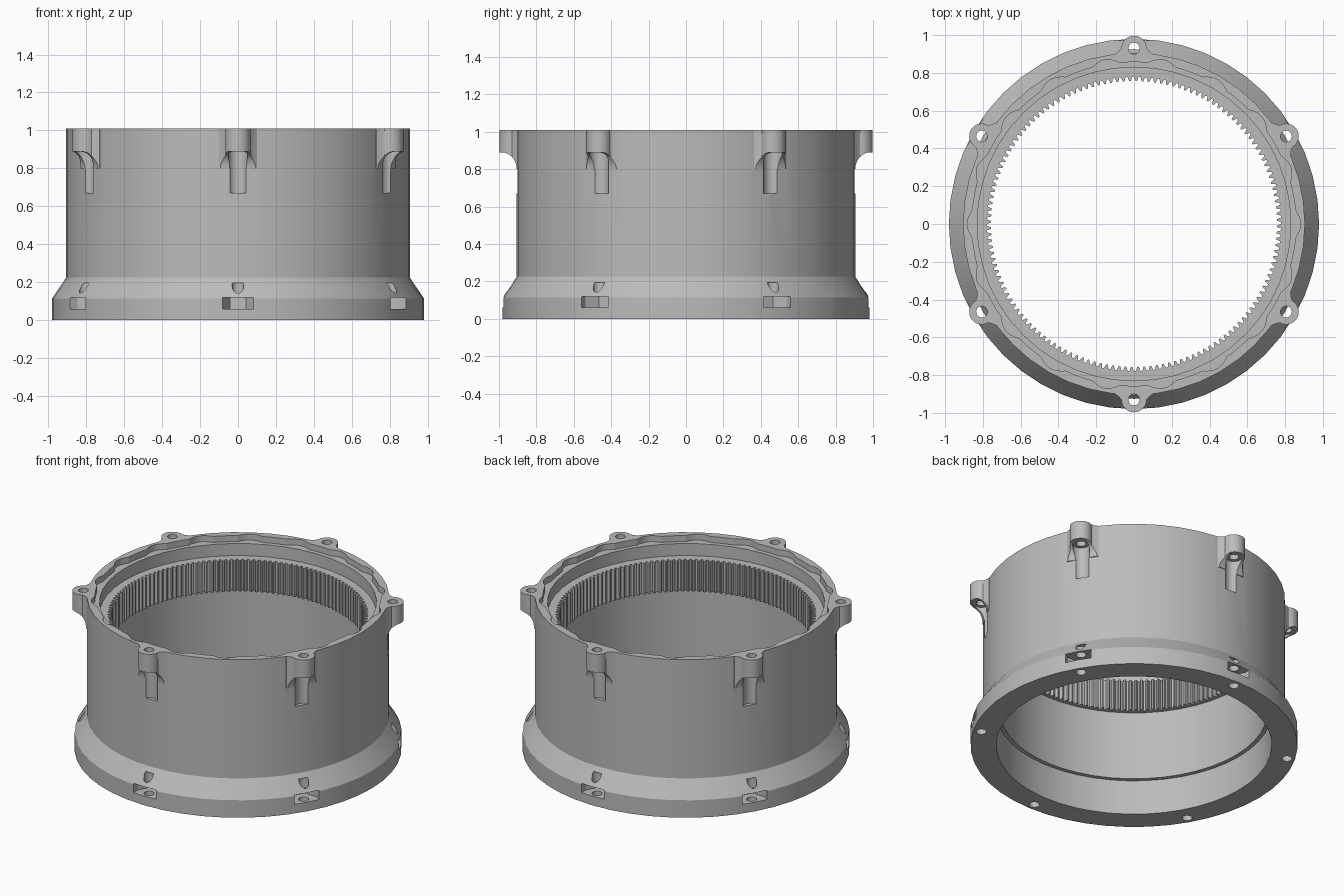
import bpy, bmesh
from math import sin, cos, pi, radians
from mathutils import Matrix, Vector

cube = bpy.data.objects.get("Cube")
if cube:
    bpy.data.objects.remove(cube)

mat = bpy.data.materials.new("plain_grey")
mat.use_nodes = True
GREY = (0.5, 0.5, 0.5, 1)
mat.diffuse_color = GREY
mat.node_tree.nodes["Principled BSDF"].inputs["Base Color"].default_value = GREY

STATIONS = [radians(30 + 60 * i) for i in range(6)]


def finish(name, bm):
    bmesh.ops.recalc_face_normals(bm, faces=bm.faces)
    mesh = bpy.data.meshes.new(name)
    bm.to_mesh(mesh)
    bm.free()
    mesh.materials.append(mat)
    obj = bpy.data.objects.new(name, mesh)
    bpy.context.collection.objects.link(obj)
    return obj


def prisms(name, outline, lo, hi, angles=STATIONS, upright=False):
    """Extrude a (radius, side) outline in z, or a (radius, z) one sideways, at each angle."""
    bm = bmesh.new()
    for angle in angles:
        turn = Matrix.Rotation(angle, 3, 'Z')
        loops = []
        for level in (lo, hi):
            pts = [(a, level, b) if upright else (a, b, level) for a, b in outline]
            loops.append([bm.verts.new(turn @ Vector(p)) for p in pts])
        bm.faces.new(loops[0])
        bm.faces.new(loops[1])
        n = len(outline)
        for i in range(n):
            j = (i + 1) % n
            bm.faces.new((loops[0][i], loops[0][j], loops[1][j], loops[1][i]))
    return finish(name, bm)


def circle(centre, radius, sides=24):
    return [(centre + radius * cos(2 * pi * i / sides), radius * sin(2 * pi * i / sides))
            for i in range(sides)]


def activate(obj):
    bpy.ops.object.select_all(action='DESELECT')
    obj.select_set(True)
    bpy.context.view_layer.objects.active = obj


def combine(obj, tool, operation):
    """Apply a boolean and discard the tool."""
    tool.hide_render = True
    activate(obj)
    mod = obj.modifiers.new("cut", 'BOOLEAN')
    mod.operation = operation
    mod.solver = 'EXACT'
    mod.object = tool
    bpy.ops.object.modifier_apply(modifier=mod.name)
    bpy.data.objects.remove(tool)


# Turned housing: flared foot, straight wall, stepped bore
profile = [(0.98, 0), (0.98, 0.115), (0.905, 0.225), (0.905, 1.01), (0.83, 1.01),
           (0.83, 0.88), (0.80, 0.88), (0.80, 0.23), (0.826, 0.23), (0.826, 0)]
bm = bmesh.new()
verts = [bm.verts.new((r, 0, z)) for r, z in profile]
edges = [bm.edges.new((verts[i - 1], verts[i])) for i in range(len(verts))]
bmesh.ops.spin(bm, geom=verts + edges, cent=(0, 0, 0), axis=(0, 0, 1),
               angle=2 * pi, steps=48, use_duplicate=False)
bmesh.ops.remove_doubles(bm, verts=bm.verts, dist=0.0005)
housing = finish("housing", bm)

# Screw lugs with flared sides and a curved underside
flare = [(0.875, -0.105), (0.90, -0.10), (0.915, -0.08)]
tip = [(0.93 + 0.067 * cos(a), 0.067 * sin(a))
       for a in (pi * (i / 16 - 0.5) for i in range(17))]
lug_outline = flare + tip + [(r, -t) for r, t in reversed(flare)]
lugs = prisms("lugs", lug_outline, 0.80, 1.01)
curve = [(0.985 - 0.08 * cos(a), 0.80 + 0.09 * sin(a))
         for a in (pi / 2 * i / 8 for i in range(9))]
under = [(0.905, 0.7)] + curve + [(1.1, 0.89), (1.1, 0.7)]
combine(lugs, prisms("underside_cutter", under, -0.2, 0.2, upright=True), 'DIFFERENCE')
combine(housing, lugs, 'UNION')

# Scalloped recess in the top rim
scallop = []
for i in range(216):
    a = 2 * pi * i / 216
    r = 0.857 + 0.026 * max(0, cos(18 * a))
    scallop.append((r * cos(a), r * sin(a)))
combine(housing, prisms("rim_cutter", scallop, 0.97, 1.1, angles=[0]), 'DIFFERENCE')

# Screw holes, screw head grooves, nut pockets and foot holes
hexagon = [(0.93 + 0.082 * sin(a), -0.082 * cos(a))
           for a in (pi / 3 * i for i in range(6))]
pocket = [p for p in hexagon if p[0] < 0.931] + [(1.1, 0.082), (1.1, -0.082)]
pocket.sort(key=lambda p: (p[1], -p[0]))
pocket = [(1.1, -0.082), (0.93, -0.082), (0.859, -0.041), (0.859, 0.041),
          (0.93, 0.082), (1.1, 0.082)]
for name, outline, lo, hi in (
        ("groove_cutter", circle(0.93, 0.051), 0.67, 0.89),
        ("lug_hole_cutter", circle(0.93, 0.03), 0.85, 1.1),
        ("pocket_cutter", pocket, 0.06, 0.12),
        ("foot_hole_cutter", circle(0.93, 0.031), -0.1, 0.195)):
    combine(housing, prisms(name, outline, lo, hi), 'DIFFERENCE')

# Internal ring gear
TEETH = 144
ROOT, TIP, BACK = 0.779, 0.757, 0.836
bm = bmesh.new()
loops = [[], [], [], []]
for i in range(TEETH):
    for step, radius in ((0, ROOT), (0.3, ROOT), (0.52, TIP), (0.78, TIP)):
        a = 2 * pi * (i + step) / TEETH
        for loop, (r, z) in zip(loops, ((radius, 0.685), (radius, 0.89),
                                        (BACK, 0.89), (BACK, 0.685))):
            loop.append(bm.verts.new((r * cos(a), r * sin(a), z)))
count = TEETH * 4
for k in range(4):
    here, there = loops[k], loops[(k + 1) % 4]
    for i in range(count):
        j = (i + 1) % count
        bm.faces.new((here[i], here[j], there[j], there[i]))
ring_gear = finish("ring_gear", bm)

for obj in (housing, ring_gear):
    activate(obj)
    bpy.ops.object.shade_smooth_by_angle(angle=radians(25))
